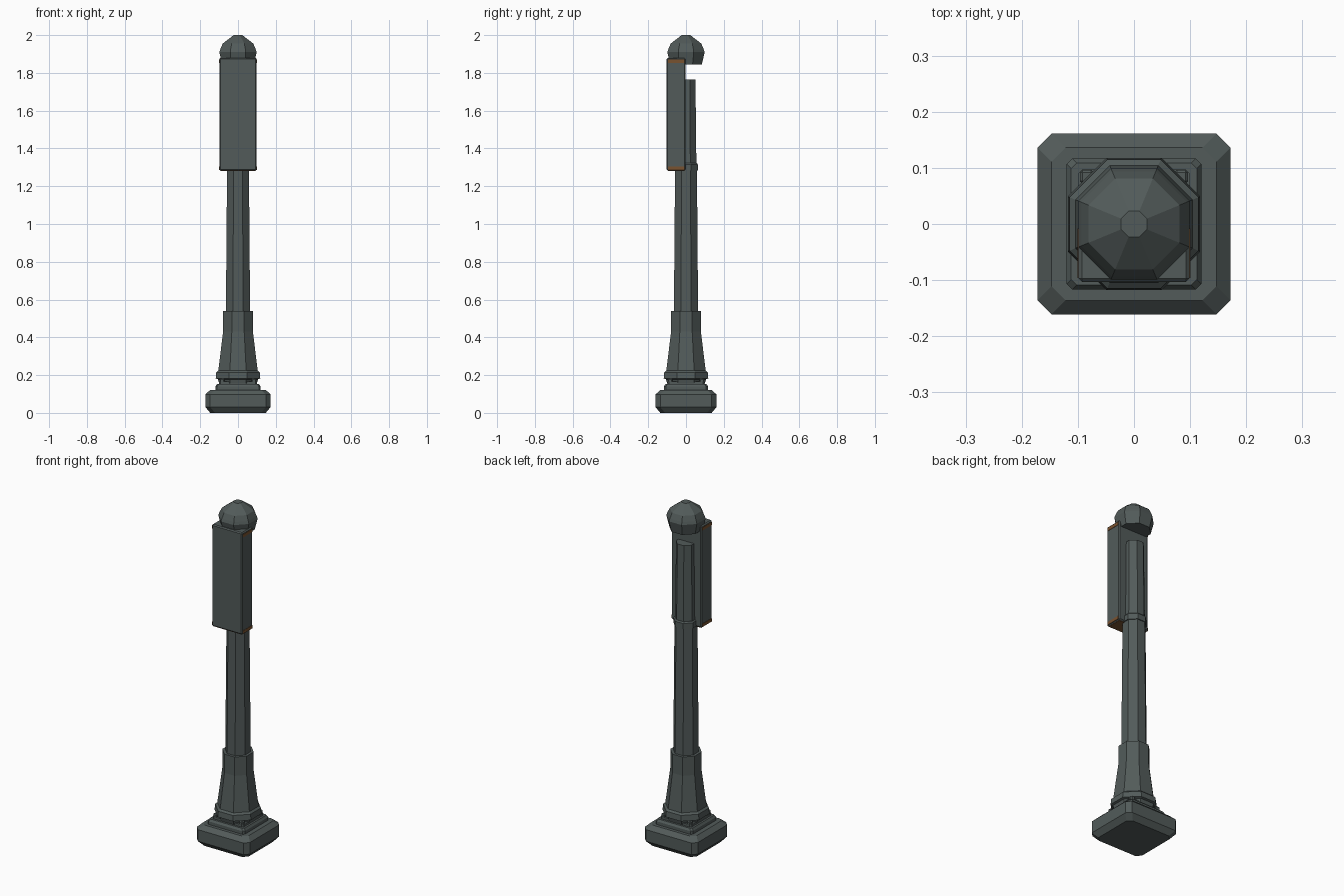
import bpy, bmesh, math

cube = bpy.data.objects.get("Cube")
if cube:
    bpy.data.objects.remove(cube, do_unlink=True)


def material(name, rgb):
    m = bpy.data.materials.new(name)
    m.use_nodes = True
    m.diffuse_color = (*rgb, 1)
    m.node_tree.nodes["Principled BSDF"].inputs["Base Color"].default_value = (*rgb, 1)
    return m


IRON = material("grey green iron", (0.085, 0.105, 0.102))
BROWN = material("brown trim", (0.19, 0.085, 0.03))


def finish(name, bm, mat):
    bmesh.ops.recalc_face_normals(bm, faces=bm.faces)
    mesh = bpy.data.meshes.new(name)
    bm.to_mesh(mesh)
    bm.free()
    mesh.materials.append(mat)
    obj = bpy.data.objects.new(name, mesh)
    bpy.context.collection.objects.link(obj)
    return obj


def loft(name, rings):
    """Stack closed rings of points into a capped solid."""
    bm = bmesh.new()
    loops = [[bm.verts.new(p) for p in ring] for ring in rings]
    n = len(loops[0])
    for a, b in zip(loops, loops[1:]):
        for i in range(n):
            j = (i + 1) % n
            bm.faces.new((a[i], a[j], b[j], b[i]))
    bm.faces.new(loops[0][::-1])
    bm.faces.new(loops[-1])
    return finish(name, bm, IRON)


def octagon(name, profile):
    """Eight-sided turned part; profile holds (half width across flats, z)."""
    def ring(r, z):
        r /= math.cos(math.pi / 8)
        angles = [math.pi / 8 + i * math.pi / 4 for i in range(8)]
        return [(r * math.cos(a), r * math.sin(a), z) for a in angles]
    return loft(name, [ring(r, z) for r, z in profile])


def slab(name, profile, cut):
    """Rectangular plate with cut corners; profile holds (half x, half y, z)."""
    def ring(x, y, z):
        c = cut
        return [(x, c - y, z), (x, y - c, z), (x - c, y, z), (c - x, y, z),
                (-x, y - c, z), (-x, c - y, z), (c - x, -y, z), (x - c, -y, z)]
    return loft(name, [ring(*p) for p in profile])


def block(name, size, centre, mat, bevel=0):
    bm = bmesh.new()
    bmesh.ops.create_cube(bm, size=1)
    bmesh.ops.scale(bm, vec=size, verts=bm.verts)
    bmesh.ops.translate(bm, vec=centre, verts=bm.verts)
    if bevel:
        bmesh.ops.bevel(bm, geom=bm.edges[:], offset=bevel, segments=1, affect='EDGES')
    return finish(name, bm, mat)


# Foot and stepped plinth
slab("foot", [(0.147, 0.136, 0), (0.172, 0.161, 0.03),
              (0.172, 0.161, 0.098), (0.147, 0.136, 0.122)], 0.025)
slab("lower_step", [(0.12, 0.117, 0.118), (0.12, 0.117, 0.14),
                    (0.112, 0.109, 0.152)], 0.01)
slab("upper_step", [(0.1, 0.097, 0.15), (0.1, 0.097, 0.165)], 0.008)
for x in (-1, 1):
    for y in (-1, 1):
        block("plinth_bolt", (0.025, 0.025, 0.03), (x * 0.084, y * 0.084, 0.167), IRON, 0.005)

# Flared lower column, shaft and upper post
octagon("lower_column", [(0.1, 0.155), (0.106, 0.178), (0.118, 0.182),
                         (0.115, 0.215), (0.104, 0.225), (0.079, 0.43), (0.079, 0.54)])
octagon("shaft", [(0.064, 0.53), (0.058, 1.285)])
octagon("shaft_ring", [(0.063, 1.283), (0.063, 1.315), (0.057, 1.322)])
octagon("upper_post", [(0.055, 1.31), (0.05, 1.765)])

# Sign box with brown end bands
block("sign_box", (0.197, 0.1, 0.597), (0, -0.053, 1.581), IRON, 0.006)
for z in (1.296, 1.861):
    block("end_band", (0.201, 0.088, 0.018), (0, -0.052, z), BROWN)
block("bottom_trim", (0.184, 0.086, 0.004), (0, -0.052, 1.282), BROWN)

# Faceted finial
octagon("finial", [(0.084, 1.845), (0.099, 1.91), (0.094, 1.925),
                   (0.081, 1.955), (0.023, 2.0)])
